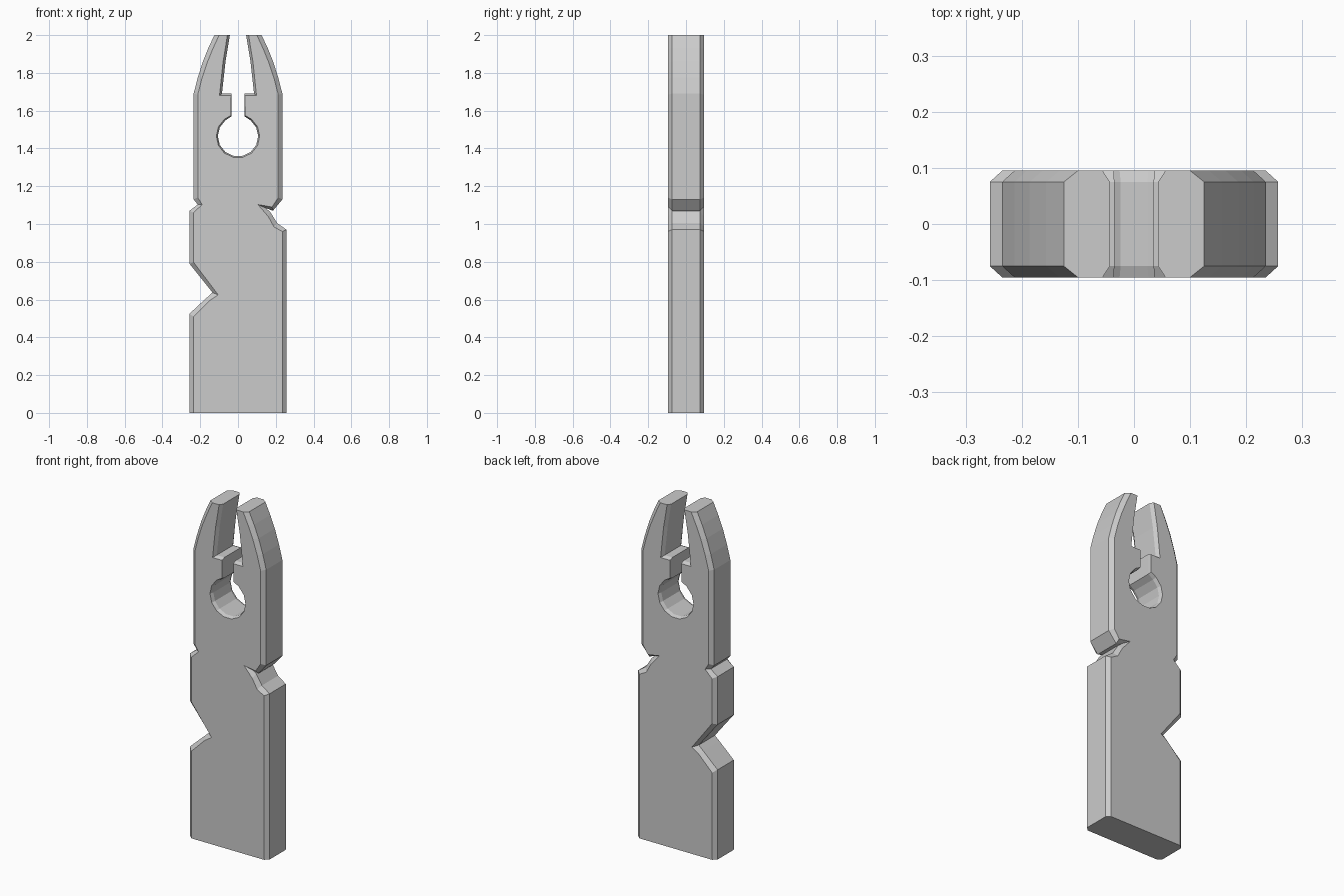
import bpy, bmesh, math

# Each profile point: (edge x, edge z, face x, face z); the gap between is the chamfer.
FACE_Y, EDGE_Y = 0.095, 0.075

# right side of the handle, bottom to jaw
right = [(.257, 0, .235, 0), (.257, .97, .235, .96), (.207, 1.005, .19, .985),
         (.17, 1.065, .16, 1.04), (.145, 1.085, .105, 1.103),
         (.185, 1.07, .18, 1.09), (.235, 1.13, .213, 1.14)]
# left side of the handle, jaw to bottom
left = [(-.235, 1.13, -.213, 1.14), (-.213, 1.103, -.19, 1.103),
        (-.257, 1.07, -.235, 1.06), (-.257, .79, -.235, .797),
        (-.135, .637, -.105, .625), (-.165, .61, -.15, .595),
        (-.257, .525, -.235, .51), (-.257, 0, -.235, 0)]
# right jaw: outer curve, tip, then down the slot into the neck
jaw = [(.235, 1.69, .213, 1.685), (.213, 1.775, .191, 1.77), (.186, 1.86, .163, 1.855),
       (.157, 1.932, .133, 1.928), (.125, 2, .1, 2), (.043, 2, .056, 2),
       (.066, 1.86, .079, 1.86), (.085, 1.69, .098, 1.68),
       (.035, 1.69, .036, 1.68), (.035, 1.57, .037, 1.575)]
# round wire hole, right half, from the neck down
for i in range(6):
    a = math.radians(141.43 - i * 25.714)
    s, c = math.sin(a), math.cos(a)
    jaw.append((.107 * s, 1.465 - .107 * c, .115 * s, 1.465 - .115 * c))

mirrored = [(-a, b, -c, d) for a, b, c, d in reversed(jaw)]
profile = right + jaw + mirrored + left

# Loft four rings through the thickness and cap both faces
bm = bmesh.new()
rings = []
for y, k in ((-FACE_Y, 2), (-EDGE_Y, 0), (EDGE_Y, 0), (FACE_Y, 2)):
    rings.append([bm.verts.new((p[k], y, p[k + 1])) for p in profile])
n = len(profile)
for r0, r1 in zip(rings, rings[1:]):
    for i in range(n):
        j = (i + 1) % n
        bm.faces.new((r0[i], r0[j], r1[j], r1[i]))
bm.faces.new(rings[0])
bm.faces.new(rings[-1][::-1])
bmesh.ops.recalc_face_normals(bm, faces=bm.faces)

mesh = bpy.data.meshes.new("clothes_peg")
bm.to_mesh(mesh)
bm.free()
bpy.context.collection.objects.link(bpy.data.objects.new("clothes_peg", mesh))
